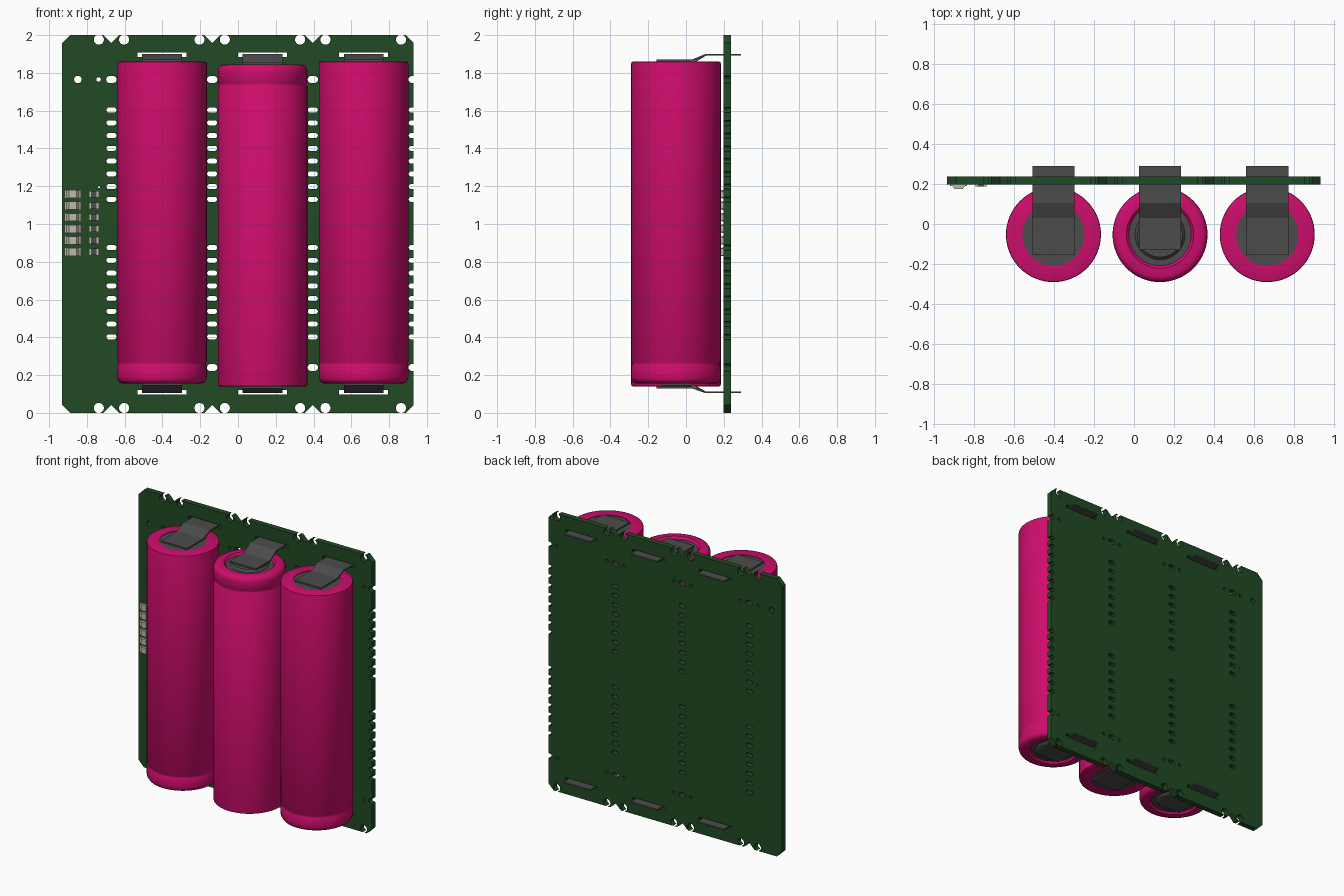
import bpy, bmesh, math
from mathutils import Vector

if "Cube" in bpy.data.objects:
    bpy.data.objects.remove(bpy.data.objects["Cube"])


def material(name, rgb):
    m = bpy.data.materials.new(name)
    m.use_nodes = True
    m.diffuse_color = (*rgb, 1)
    bsdf = m.node_tree.nodes["Principled BSDF"]
    bsdf.inputs["Base Color"].default_value = (*rgb, 1)
    bsdf.inputs["Roughness"].default_value = 0.6
    return m


GREEN = material("board green", (0.0150, 0.068, 0.0170))
PINK = material("wrapper pink", (0.62, 0.004, 0.150))
GREY = material("tab grey", (0.072, 0.072, 0.072))
CREAM = material("contact cream", (0.52, 0.49, 0.40))


def finish(name, bm, mats, smooth=False):
    bmesh.ops.remove_doubles(bm, verts=bm.verts, dist=1e-6)
    bmesh.ops.recalc_face_normals(bm, faces=bm.faces)
    me = bpy.data.meshes.new(name)
    bm.to_mesh(me)
    bm.free()
    for m in mats:
        me.materials.append(m)
    if smooth:
        me.shade_smooth()
        me.set_sharp_from_angle(angle=math.radians(35))
    ob = bpy.data.objects.new(name, me)
    bpy.context.collection.objects.link(ob)
    return ob


def prism(bm, points, shift, mat=0):
    """Extrude a closed 3D outline along a vector."""
    shift = Vector(shift)
    a = [bm.verts.new(p) for p in points]
    b = [bm.verts.new(Vector(p) + shift) for p in points]
    faces = [bm.faces.new(a), bm.faces.new(b[::-1])]
    for i in range(len(a)):
        j = (i + 1) % len(a)
        faces.append(bm.faces.new((a[j], a[i], b[i], b[j])))
    for f in faces:
        f.material_index = mat


def box(bm, x, z, w, h, y0, y1, mat=0):
    prism(bm, [(x + sx * w / 2, y0, z + sz * h / 2)
               for sx, sz in ((-1, -1), (1, -1), (1, 1), (-1, 1))], (0, y1 - y0, 0), mat)


# ---- layout ----
LEFT, RIGHT = -0.933, 0.93
JOINTS = [-0.67, -0.137, 0.396, RIGHT]     # snap-off lines between board strips
CELLS = [-0.402, 0.13, 0.665]
BOARD_FRONT, BOARD_BACK = 0.198, 0.238

# ---- circuit board: outline with chamfers and V notches ----
c, v = 0.045, 0.042
bottom = [(LEFT, c), (LEFT + c, 0)]
for x in JOINTS[:3]:
    bottom += [(x - v, 0), (x, v), (x + v, 0)]
bottom += [(RIGHT - v, 0), (RIGHT, v)]
outline = bottom + [(x, 2 - z) for x, z in reversed(bottom)]
bm = bmesh.new()
prism(bm, [(x, BOARD_FRONT, z) for x, z in outline], (0, BOARD_BACK - BOARD_FRONT, 0))
board = finish("circuit_board", bm, [GREEN])

# ---- holes cut through the board ----
cut = bmesh.new()


def hole(x, z, r, stretch=0.0, n=16):
    """Round hole, or an oval slot lengthened along x."""
    pts = []
    for i in range(n):
        a = 2 * math.pi * (i + 0.5) / n
        side = math.copysign(stretch, math.cos(a))
        pts.append((x + side + r * math.cos(a), BOARD_FRONT - 0.05, z + r * math.sin(a)))
    prism(cut, pts, (0, 0.14, 0))


for x in JOINTS:
    edge = x == RIGHT
    for z in (0.026, 1.976):                       # corner holes
        hole(x - 0.067, z, 0.027)
        if not edge:
            hole(x + 0.067, z, 0.027)
    for i in range(8):                             # perforation rows
        for top in (1.603, 0.875):
            hole(x, top - i * 0.0675, 0.0135, 0.013)
    for z in ((1.765,) if x == JOINTS[0] else (1.765, 0.24)):
        hole(x, z, 0.018, 0.01)
        hole(x - 0.068, z, 0.012)
        if not edge:
            hole(x + 0.068, z, 0.012)
hole(-0.848, 1.765, 0.02)
hole(-0.735, 1.195, 0.006, n=8)
for x in CELLS:                                    # tab slots
    for z in (1.896, 0.109):
        box(cut, x, z, 0.26, 0.022, BOARD_FRONT - 0.05, BOARD_BACK + 0.05)
cutter = finish("hole_cutter", cut, [GREEN])
cutter.hide_render = True
mod = board.modifiers.new("holes", "BOOLEAN")
mod.operation, mod.solver, mod.object = "DIFFERENCE", "EXACT", cutter
bpy.context.view_layer.objects.active = board
bpy.ops.object.modifier_apply(modifier=mod.name)
bpy.data.objects.remove(cutter)

# ---- battery cells: lathed, from flat end to button end ----
R, L, CY = 0.237, 1.705, -0.053
PROFILE = [(0, 0.004), (0.155, 0.004), (0.155, 0), (0.229, 0), (0.235, 0.003), (R, 0.01),
           (R, L - 0.118), (0.233, L - 0.112), (0.233, L - 0.1), (R, L - 0.093),
           (R, L - 0.035), (0.234, L - 0.02), (0.225, L - 0.007), (0.208, L),
           (0.168, L), (0.155, L - 0.014), (0.125, L - 0.014), (0.112, L), (0, L)]
GREY_BANDS = {0, 15, 16, 17}


def cell(name, x, base, flip, n=64):
    bm = bmesh.new()
    rings = []
    for r, z in PROFILE:
        zz = base + (L - z if flip else z)
        if r == 0:
            rings.append([bm.verts.new((x, CY, zz))] * n)
        else:
            rings.append([bm.verts.new((x + r * math.cos(2 * math.pi * i / n),
                                        CY + r * math.sin(2 * math.pi * i / n), zz))
                          for i in range(n)])
    for k in range(len(rings) - 1):
        p, q = rings[k], rings[k + 1]
        for i in range(n):
            j = (i + 1) % n
            quad = list(dict.fromkeys((p[i], p[j], q[j], q[i])))
            bm.faces.new(quad).material_index = int(k in GREY_BANDS)
    finish(name, bm, [PINK, GREY], smooth=True)


# ---- bent solder tabs ----
def tab(name, x, z_end, z_slot, y_start):
    t = 0.01 if z_slot > z_end else -0.01
    path = [(y_start, z_end), (0.03, z_end), (0.105, z_slot - t / 2), (0.29, z_slot - t / 2)]
    loop = path + [(y, z + t) for y, z in reversed(path)]
    bm = bmesh.new()
    prism(bm, [(x - 0.105, y, z) for y, z in loop], (0.21, 0, 0))
    finish(name, bm, [GREY])


for side, x, base, flip in (("right", CELLS[0], 0.155, True),
                            ("middle", CELLS[1], 0.14, False),
                            ("left", CELLS[2], 0.155, True)):
    cell(f"{side}_battery", x, base, flip)
    tab(f"{side}_top_tab", x, base + L, 1.896, -0.155 if flip else -0.13)
    tab(f"{side}_bottom_tab", x, base, 0.109, -0.13 if flip else -0.155)

# ---- six indicator lamps and six resistors ----
for i in range(6):
    z = 1.158 - i * 0.0612
    bm = bmesh.new()
    box(bm, -0.875, z, 0.085, 0.045, 0.19, BOARD_FRONT)
    lens = [(-0.907, 0.19), (-0.895, 0.175), (-0.855, 0.175), (-0.843, 0.19)]
    prism(bm, [(x, y, z - 0.021) for x, y in lens], (0, 0, 0.042))
    finish(f"indicator_lamp_{i + 1}", bm, [CREAM])
    bm = bmesh.new()
    box(bm, -0.763, z, 0.03, 0.034, 0.187, BOARD_FRONT, 1)
    for s in (-1, 1):
        box(bm, -0.763 + s * 0.021, z, 0.012, 0.036, 0.186, BOARD_FRONT)
    finish(f"resistor_{i + 1}", bm, [CREAM, GREY])
